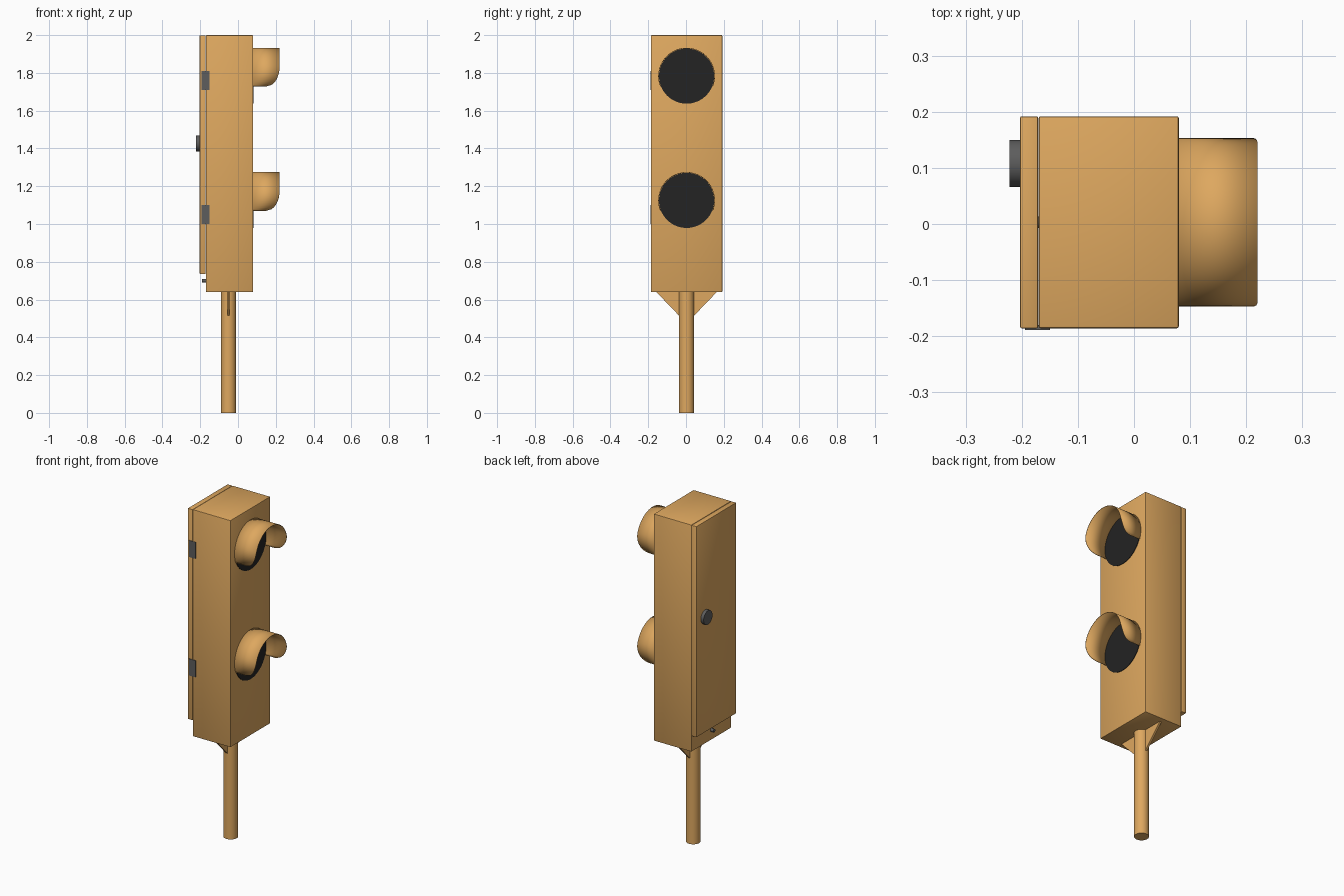
import bpy, bmesh, math
from mathutils import Matrix

cube = bpy.data.objects.get("Cube")
if cube:
    bpy.data.objects.remove(cube, do_unlink=True)

MID_Y = 0.003


def material(name, rgb):
    m = bpy.data.materials.new(name)
    m.use_nodes = True
    m.diffuse_color = (*rgb, 1)
    bsdf = next(n for n in m.node_tree.nodes if n.type == 'BSDF_PRINCIPLED')
    bsdf.inputs["Base Color"].default_value = (*rgb, 1)
    return m


OCHRE = material("ochre paint", (0.73, 0.39, 0.115))
GREY = material("dark grey metal", (0.11, 0.11, 0.11))
BLACK = material("black lens", (0.017, 0.017, 0.017))


def add(name, bm, mat, smooth=False):
    bmesh.ops.recalc_face_normals(bm, faces=bm.faces)
    mesh = bpy.data.meshes.new(name)
    bm.to_mesh(mesh)
    bm.free()
    mesh.materials.append(mat)
    ob = bpy.data.objects.new(name, mesh)
    bpy.context.collection.objects.link(ob)
    if smooth:
        bpy.ops.object.select_all(action='DESELECT')
        ob.select_set(True)
        bpy.context.view_layer.objects.active = ob
        bpy.ops.object.shade_smooth_by_angle(angle=math.radians(35))
    return ob


def box(name, lo, hi, mat, bevel=0):
    bm = bmesh.new()
    bmesh.ops.create_cube(bm, size=1)
    for v in bm.verts:
        v.co = [a + (c + 0.5) * (b - a) for a, b, c in zip(lo, hi, v.co)]
    if bevel:
        bmesh.ops.bevel(bm, geom=bm.edges[:], offset=bevel, segments=2,
                        profile=0.5, affect='EDGES')
    return add(name, bm, mat, bevel > 0)


def cylinder(name, centre, radius, depth, mat, axis='X', sides=48):
    bm = bmesh.new()
    turn = Matrix.Rotation(math.pi / 2, 4, 'Y') if axis == 'X' else Matrix()
    bmesh.ops.create_cone(bm, cap_ends=True, segments=sides, radius1=radius,
                          radius2=radius, depth=depth,
                          matrix=Matrix.Translation(centre) @ turn)
    return add(name, bm, mat, True)


# Open-bottomed hood whose front corners sweep up in a quarter ellipse
def visor(name, z, radius=0.15, drop=0.055, steps=64):
    bm = bmesh.new()
    start = -math.asin(drop / radius)
    rows = []
    for i in range(steps + 1):
        a = start + (math.pi - 2 * start) * i / steps
        y, h = radius * math.cos(a), radius * math.sin(a)
        t = min(1, max(0, (0.05 - h) / (0.05 + drop)))
        front = 0.15 + 0.07 * math.sqrt(1 - t * t)
        rows.append([bm.verts.new((x, MID_Y + y, z + h)) for x in (0.077, front)])
    for p, q in zip(rows, rows[1:]):
        bm.faces.new((p[0], p[1], q[1], q[0]))
    ob = add(name, bm, OCHRE, True)
    # Thickness grows inwards only
    outward = ob.data.polygons[steps // 2].normal.z > 0
    mod = ob.modifiers.new("thickness", 'SOLIDIFY')
    mod.thickness = 0.003
    mod.offset = -1 if outward else 1


# Triangular brace between pole and housing
def gusset(name, side):
    bm = bmesh.new()
    outline = [(0.03, 0.505), (0.04, 0.515), (0.165, 0.645), (0.03, 0.645)]
    face = bm.faces.new([bm.verts.new((-0.056, MID_Y + side * y, z))
                         for y, z in outline])
    out = bmesh.ops.extrude_face_region(bm, geom=[face])
    for v in out["geom"]:
        if isinstance(v, bmesh.types.BMVert):
            v.co.x += 0.012
    add(name, bm, OCHRE)


# Housing and rear door
box("housing", (-0.17, -0.186, 0.64), (0.08, 0.192, 2.0), OCHRE, 0.004)
box("door", (-0.203, -0.186, 0.735), (-0.171, 0.192, 1.999), OCHRE, 0.003)

# Lamps
for label, z in (("upper", 1.783), ("lower", 1.125)):
    cylinder(label + "_lens", (0.079, MID_Y, z), 0.146, 0.008, BLACK, sides=64)
    visor(label + "_visor", z)

# Hinges across the door seam
for label, z in (("upper", 1.76), ("lower", 1.05)):
    box(label + "_hinge", (-0.194, -0.189, z - 0.05), (-0.15, -0.18, z + 0.05), GREY)

# Door lock and the small bolt beneath the door
cylinder("door_lock", (-0.21, 0.108, 1.427), 0.042, 0.024, GREY)
cylinder("bolt", (-0.178, MID_Y, 0.70), 0.01, 0.024, GREY, sides=16)

# Pole and braces
cylinder("pole", (-0.05, MID_Y, 0.322), 0.04, 0.644, OCHRE, axis='Z')
gusset("left_gusset", 1)
gusset("right_gusset", -1)
